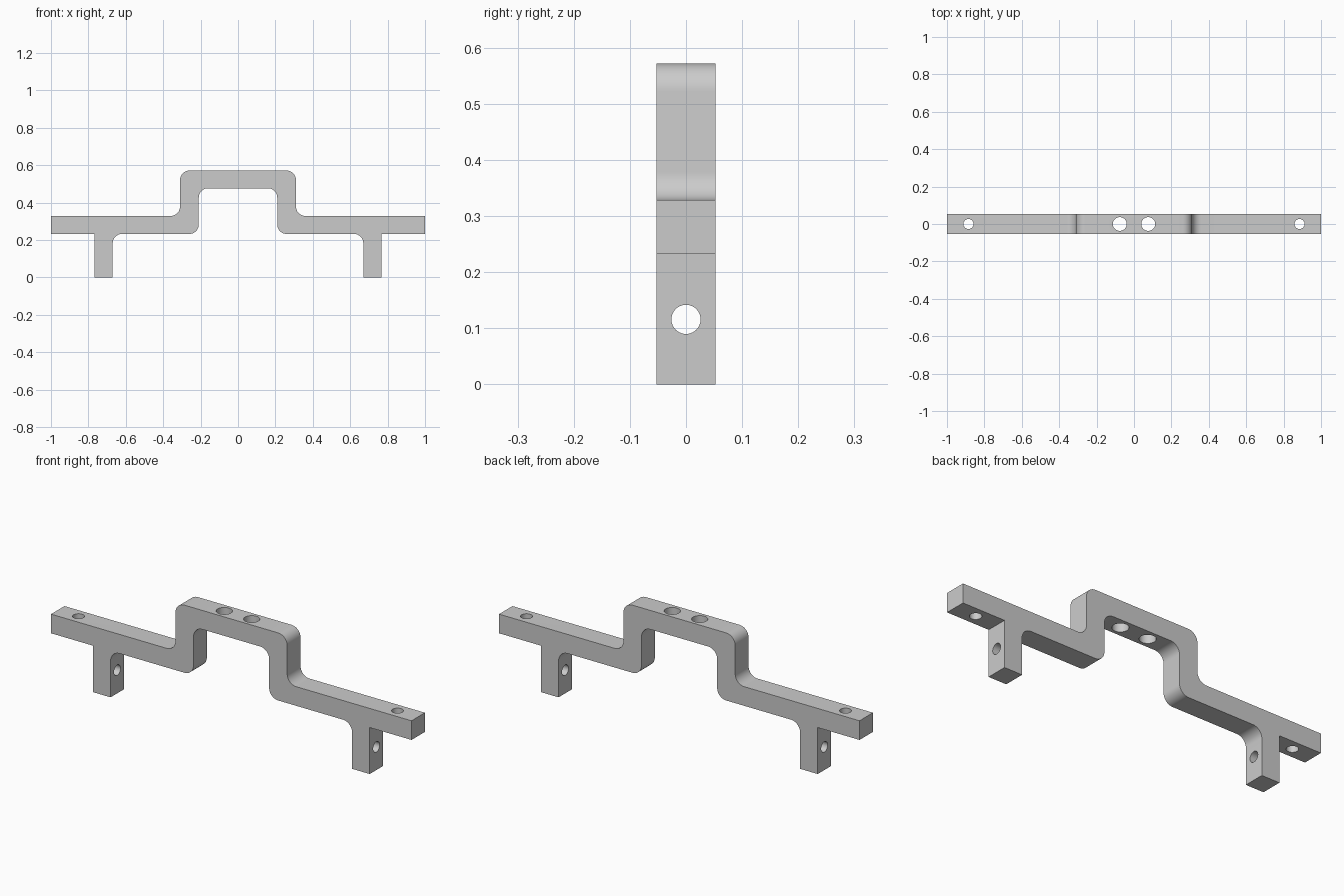
import bpy, bmesh
from math import radians
from mathutils import Vector, Matrix

cube = bpy.data.objects.get("Cube")
if cube:
    bpy.data.objects.remove(cube)

HALF_DEPTH = 0.053
FILLET = 0.05

grey = bpy.data.materials.new("satin grey")
grey.use_nodes = True
colour = (0.6, 0.6, 0.6, 1)
grey.diffuse_color = colour
grey.node_tree.nodes["Principled BSDF"].inputs["Base Color"].default_value = colour


def add_object(name, bm):
    bmesh.ops.recalc_face_normals(bm, faces=bm.faces)
    mesh = bpy.data.meshes.new(name)
    bm.to_mesh(mesh)
    bm.free()
    mesh.materials.append(grey)
    obj = bpy.data.objects.new(name, mesh)
    bpy.context.collection.objects.link(obj)
    return obj


def fillet(before, corner, after, radius, steps=10):
    """Round a right-angled corner with an arc."""
    a = (before - corner).normalized() * radius
    b = (after - corner).normalized() * radius
    centre = corner + a + b
    quarter = radians(90) / steps
    from_a, from_b = -b, -a
    result = []
    for i in range(steps + 1):
        turn = Matrix.Rotation(quarter * i, 2)
        c, s = turn[0][0], turn[1][0]
        result.append(centre + from_a * c + from_b * s)
    return result


# Right half of the outline: x, z, rounded or not
half = [
    (0.31, 0.572, True), (0.31, 0.329, True), (1.0, 0.329, False),
    (1.0, 0.233, False), (0.768, 0.233, False), (0.768, 0, False),
    (0.67, 0, False), (0.67, 0.233, True), (0.21, 0.233, True),
    (0.21, 0.477, True),
]
corners = half + [(-x, z, r) for x, z, r in reversed(half)]
outline = []
for i, (x, z, rounded) in enumerate(corners):
    p = Vector((x, z))
    if rounded:
        prev = Vector(corners[i - 1][:2])
        nxt = Vector(corners[(i + 1) % len(corners)][:2])
        outline += fillet(prev, p, nxt, FILLET)
    else:
        outline.append(p)

# Bracket body: extruded outline
bm = bmesh.new()
face = bm.faces.new([bm.verts.new((p.x, -HALF_DEPTH, p.y)) for p in outline])
extruded = bmesh.ops.extrude_face_region(bm, geom=[face])
bmesh.ops.translate(bm, vec=(0, 2 * HALF_DEPTH, 0),
                    verts=[v for v in extruded["geom"] if isinstance(v, bmesh.types.BMVert)])
bracket = add_object("bracket", bm)

# Drill cutters: vertical holes in arms and bridge, sideways holes in legs
bm = bmesh.new()
for side in (-1, 1):
    for x, z, radius, axis in ((0.885, 0.28, 0.027, "Z"),
                               (0.076, 0.525, 0.037, "Z"),
                               (0.719, 0.116, 0.026, "Y")):
        place = Matrix.Translation((side * x, 0, z))
        if axis == "Y":
            place = place @ Matrix.Rotation(radians(90), 4, "Y")
        bmesh.ops.create_cone(bm, cap_ends=True, segments=40, radius1=radius,
                              radius2=radius, depth=0.16, matrix=place)
cutter = add_object("hole_cutter", bm)
cutter.hide_render = True

drill = bracket.modifiers.new("drill", "BOOLEAN")
drill.operation = "DIFFERENCE"
drill.solver = "EXACT"
drill.object = cutter

bpy.ops.object.select_all(action="DESELECT")
bracket.select_set(True)
bpy.context.view_layer.objects.active = bracket
bpy.ops.object.modifier_apply(modifier=drill.name)
bpy.data.objects.remove(cutter)
bpy.ops.object.shade_smooth_by_angle(angle=radians(30))
